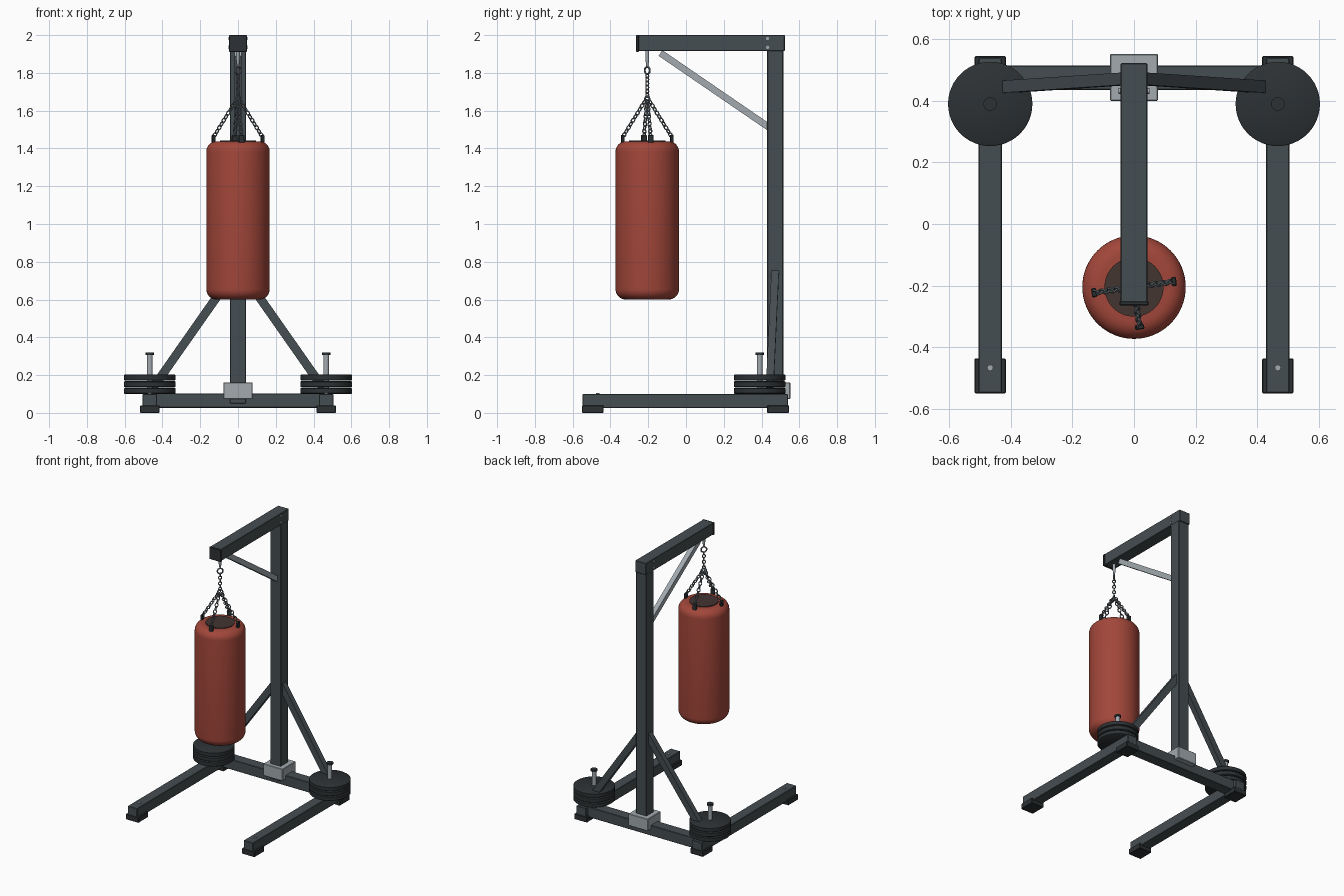
import bpy, bmesh
from math import pi, cos, sin, radians
from mathutils import Vector, Matrix

if "Cube" in bpy.data.objects:
    bpy.data.objects.remove(bpy.data.objects["Cube"])


def material(name, rgb):
    m = bpy.data.materials.new(name)
    m.diffuse_color = (*rgb, 1)
    m.use_nodes = True
    m.node_tree.nodes["Principled BSDF"].inputs["Base Color"].default_value = m.diffuse_color
    return m


FRAME = material("slate_paint", (0.060, 0.075, 0.082))
DARK = material("black_rubber", (0.026, 0.031, 0.034))
STEEL = material("bare_steel", (0.36, 0.40, 0.43))
CHAIN = material("chain_steel", (0.16, 0.19, 0.21))
RED = material("red_leather", (0.36, 0.062, 0.042))
BROWN = material("bag_lid", (0.055, 0.035, 0.030))


def finish(name, bm, mat, smooth=False):
    bmesh.ops.recalc_face_normals(bm, faces=bm.faces)
    me = bpy.data.meshes.new(name)
    bm.to_mesh(me)
    bm.free()
    ob = bpy.data.objects.new(name, me)
    bpy.context.collection.objects.link(ob)
    me.materials.append(mat)
    if smooth:
        bpy.context.view_layer.objects.active = ob
        ob.select_set(True)
        bpy.ops.object.shade_smooth_by_angle(angle=radians(35))
        ob.select_set(False)
    return ob


def box(name, lo, hi, mat, bevel=0.003):
    lo, hi = Vector(lo), Vector(hi)
    bm = bmesh.new()
    m = Matrix.Translation((lo + hi) / 2) @ Matrix.Diagonal((*(hi - lo), 1))
    bmesh.ops.create_cube(bm, size=1, matrix=m)
    if bevel:
        bmesh.ops.bevel(bm, geom=bm.edges[:], offset=bevel, segments=1, affect='EDGES')
    return finish(name, bm, mat)


def bar(name, a, b, w, h, mat):
    """Rectangular tube from a to b; h lies in the plane closest to y."""
    a, b = Vector(a), Vector(b)
    z = (b - a).normalized()
    x = Vector((0, 1, 0)).cross(z).normalized()
    y = z.cross(x)
    rot = Matrix((x, y, z)).transposed().to_4x4()
    m = Matrix.Translation((a + b) / 2) @ rot @ Matrix.Diagonal((w, h, (b - a).length, 1))
    bm = bmesh.new()
    bmesh.ops.create_cube(bm, size=1, matrix=m)
    return finish(name, bm, mat)


def lathe(name, profile, centre, mat, n=48, axis='Z'):
    """Revolve (radius, height) points around an axis through centre."""
    bm = bmesh.new()
    rings = [[bm.verts.new((r * cos(2 * pi * i / n), r * sin(2 * pi * i / n), z))
              for i in range(n)] for r, z in profile]
    for p, q in zip(rings, rings[1:]):
        for i in range(n):
            bm.faces.new((p[i], p[(i + 1) % n], q[(i + 1) % n], q[i]))
    bm.faces.new(rings[0])
    bm.faces.new(rings[-1])
    if axis == 'X':
        bm.transform(Matrix.Rotation(pi / 2, 4, 'Y'))
    bm.transform(Matrix.Translation(centre))
    return finish(name, bm, mat, True)


def cyl(name, c, r, h, mat, n=16, axis='Z'):
    return lathe(name, [(r, 0), (r, h)], c, mat, n, axis)


def add_link(bm, mat, half_len, half_wid, wire, n=14, k=6):
    """Oval link, long direction along local z."""
    rings = []
    for i in range(n):
        a = 2 * pi * i / n
        c = Vector((half_wid * cos(a), 0, half_len * sin(a)))
        d = Vector((cos(a), 0, sin(a)))
        rings.append([bm.verts.new(mat @ (c + wire * (d * cos(2 * pi * j / k)
                      + Vector((0, 1, 0)) * sin(2 * pi * j / k)))) for j in range(k)])
    for i in range(n):
        p, q = rings[i], rings[(i + 1) % n]
        for j in range(k):
            bm.faces.new((p[j], p[(j + 1) % k], q[(j + 1) % k], q[j]))


def chain(name, a, b, count):
    a, b = Vector(a), Vector(b)
    rot = (b - a).to_track_quat('Z', 'Y').to_matrix().to_4x4()
    pitch = (b - a).length / count
    bm = bmesh.new()
    for i in range(count):
        m = (Matrix.Translation(a.lerp(b, (i + 0.5) / count)) @ rot
             @ Matrix.Rotation(pi / 4 + i * pi / 2, 4, 'Z'))
        add_link(bm, m, pitch / 2 + 0.0025, 0.0105, 0.0035)
    return finish(name, bm, CHAIN, True)


# Base, weights and diagonal braces, mirrored left and right
LX, PY = 0.467, 0.39
for s, side in ((-1, "left"), (1, "right")):
    x = s * LX
    box(side + "_base_leg", (x - 0.038, -0.548, 0.025), (x + 0.038, 0.54, 0.10), FRAME)
    box(side + "_front_foot", (x - 0.051, -0.55, 0), (x + 0.051, -0.437, 0.04), DARK)
    box(side + "_rear_foot", (x - 0.051, 0.43, 0), (x + 0.051, 0.545, 0.04), DARK)
    cyl(side + "_leg_bolt", (x, -0.467, 0.095), 0.010, 0.011, STEEL)
    # Three stacked weight plates with chamfered rims
    for i in range(3):
        lathe(f"{side}_weight_plate_{i + 1}",
              [(0.131, 0), (0.137, 0.004), (0.137, 0.029), (0.131, 0.033)],
              (x, PY, 0.10 + 0.0355 * i), DARK)
    cyl(side + "_weight_post", (x, PY, 0.09), 0.015, 0.22, STEEL, 24)
    cyl(side + "_post_cap", (x, PY, 0.307), 0.022, 0.013, DARK, 24)
    bar(side + "_diagonal_brace", (s * 0.455, 0.443, 0.125), (s * 0.02, 0.472, 0.745),
        0.046, 0.04, FRAME)
    # Bolts joining boom and upright
    for z in (1.935, 1.982):
        cyl(side + "_boom_bolt", (s * 0.045 - 0.005, 0.432, z), 0.009, 0.01, STEEL, 12, 'X')

box("rear_crossbeam", (-0.44, 0.435, 0.027), (0.44, 0.515, 0.102), FRAME)
box("upright_post", (-0.0425, 0.43, 0.05), (0.0425, 0.515, 1.93), FRAME)
box("upright_socket", (-0.078, 0.40, 0.073), (0.078, 0.552, 0.16), STEEL)
box("boom", (-0.0435, -0.255, 1.915), (0.0435, 0.523, 2.0), FRAME)
box("boom_end_cap", (-0.047, -0.265, 1.911), (0.047, -0.25, 2.0), DARK)
bar("boom_brace", (0, -0.135, 1.905), (0, 0.445, 1.508), 0.035, 0.036, STEEL)

# Punch bag with rounded ends
BY, R, F = -0.205, 0.168, 0.055
prof = [(0.03, 0.60)]
for i in range(9):
    a = -pi / 2 + pi / 2 * i / 8
    prof.append((R - F + F * cos(a), 0.60 + F + F * sin(a)))
for i in range(9):
    a = pi / 2 * i / 8
    prof.append((R - F + F * cos(a), 1.438 - F + F * sin(a)))
prof.append((0.03, 1.438))
lathe("punch_bag", prof, (0, BY, 0), RED, 64)
cyl("bag_lid", (0, BY, 1.43), 0.096, 0.013, BROWN, 48)

# Four chains with rim tabs, meeting at a ring
for i in range(4):
    a = radians(8 + 90 * i)
    d = Vector((cos(a), sin(a), 0))
    o = Vector((0, BY, 0))
    chain(f"bag_chain_{i + 1}", o + d * 0.130 + Vector((0, 0, 1.462)),
          o + d * 0.010 + Vector((0, 0, 1.655)), 10)
    tab = box(f"chain_tab_{i + 1}", (-0.008, -0.015, -0.026), (0.008, 0.015, 0.026), DARK)
    tab.matrix_world = (Matrix.Translation(o + d * 0.131 + Vector((0, 0, 1.446)))
                        @ Matrix.Rotation(a, 4, 'Z'))

chain("hanging_chain", (0, BY, 1.672), (0, BY, 1.795), 6)
for name, z, r in (("gather_ring", 1.66, 0.017), ("swivel_ring", 1.813, 0.019)):
    bm = bmesh.new()
    add_link(bm, Matrix.Translation((0, BY, z)) @ Matrix.Rotation(pi / 4, 4, 'Z'),
             r, r, 0.005, 24, 8)
    finish(name, bm, CHAIN, True)
lathe("eye_bolt_stem", [(0.005, 1.83), (0.007, 1.85), (0.010, 1.87), (0.010, 1.92)],
      (0, BY, 0), STEEL, 16)
